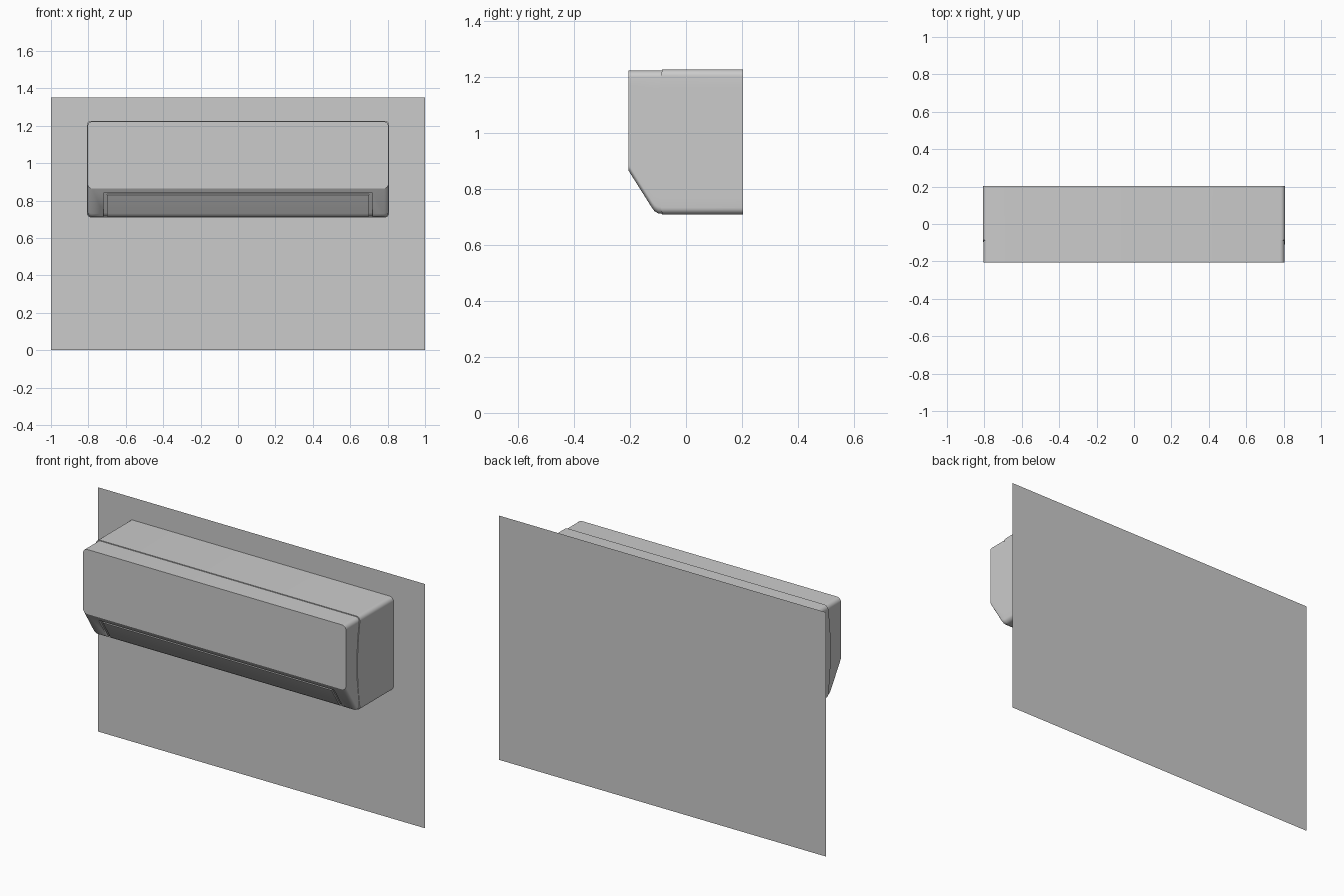
import bpy, bmesh, math
from mathutils import Vector

if "Cube" in bpy.data.objects:
    bpy.data.objects.remove(bpy.data.objects["Cube"])


def finish(name, bm, smooth=True):
    bmesh.ops.recalc_face_normals(bm, faces=bm.faces)
    me = bpy.data.meshes.new(name)
    bm.to_mesh(me)
    bm.free()
    ob = bpy.data.objects.new(name, me)
    bpy.context.collection.objects.link(ob)
    if smooth:
        bpy.ops.object.select_all(action='DESELECT')
        ob.select_set(True)
        bpy.context.view_layer.objects.active = ob
        bpy.ops.object.shade_smooth_by_angle(angle=math.radians(25))
    return ob


def rounded_rect(w, z0, z1, r=0.024, seg=6, side=12):
    """Outline in x/z with split vertical sides so it can bend."""
    pts = []
    corners = [(w - r, z0 + r, -90), (w - r, z1 - r, 0),
               (-w + r, z1 - r, 90), (-w + r, z0 + r, 180)]
    for i, (cx, cz, a0) in enumerate(corners):
        for k in range(seg + 1):
            a = math.radians(a0 + 90 * k / seg)
            pts.append((cx + r * math.cos(a), cz + r * math.sin(a)))
        if i in (0, 2):
            x, za = pts[-1]
            zb = corners[i + 1][1]
            pts += [(x, za + (zb - za) * k / side) for k in range(1, side)]
    return pts


def seam(z):
    """Bowed joint between the front cover and the rear shell."""
    return -0.085 - 0.025 * (1 - ((z - 0.967) / 0.258) ** 2)


def loft(name, rings, cap_start, cap_end):
    bm = bmesh.new()
    loops = [[bm.verts.new(p) for p in ring] for ring in rings]
    n = len(loops[0])
    for a, b in zip(loops, loops[1:]):
        for i in range(n):
            j = (i + 1) % n
            bm.faces.new((a[i], a[j], b[j], b[i]))
    if cap_start:
        bm.faces.new(loops[0])
    if cap_end:
        bm.faces.new(loops[-1])
    return finish(name, bm)


def strip_prism(name, curve, out, depth, w):
    """Thick strip following a y/z curve, spanning -w..w in x."""
    n = Vector((0.846, 0.533))
    c = [Vector(p) for p in curve]
    prof = [p - n * out for p in c] + [p + n * depth for p in reversed(c)]
    bm = bmesh.new()
    f = bm.faces.new([bm.verts.new((-w, p.x, p.y)) for p in prof])
    new = bmesh.ops.extrude_face_region(bm, geom=[f])['geom']
    bmesh.ops.translate(bm, vec=(2 * w, 0, 0),
                        verts=[v for v in new if isinstance(v, bmesh.types.BMVert)])
    return finish(name, bm)


# wall panel
bm = bmesh.new()
bm.faces.new([bm.verts.new(p) for p in
              ((-1, .205, 0), (1, .205, 0), (1, .205, 1.35), (-1, .205, 1.35))])
finish("wall", bm, False)

# rear shell
outline = rounded_rect(0.808, 0.709, 1.226)
loft("rear_shell", [[(x, seam(z), z) for x, z in outline],
                    [(x, 0.204, z) for x, z in outline]], True, False)

# front cover with sloping underside
rings = []
for y, z0 in ((-.205, .865), (-.12, .730), (-.112, .720), (-.100, .713), (-.085, .711)):
    rings.append([(x, min(y, seam(z) - 0.001 + (y + .1) * .01), z)
                  for x, z in rounded_rect(0.804, z0, 1.222)])
rings.append([(x, seam(z) + 0.008, z) for x, z in rounded_rect(0.804, .711, 1.222)])
cover = loft("front_cover", rings, True, True)

# air outlet recess
lower = [(-.12, .730), (-.112, .720), (-.100, .713)]
cutter = strip_prism("outlet_cutter", [(-.189, .840)] + lower, 0.01, 0.008, 0.72)
cutter.hide_render = True
cutter.hide_set(True)
mod = cover.modifiers.new("outlet", 'BOOLEAN')
mod.object = cutter
mod.operation = 'DIFFERENCE'
mod.solver = 'EXACT'

# louvre flap
strip_prism("louvre_flap", [(-.183, .830)] + lower, -0.001, 0.014, 0.70)
